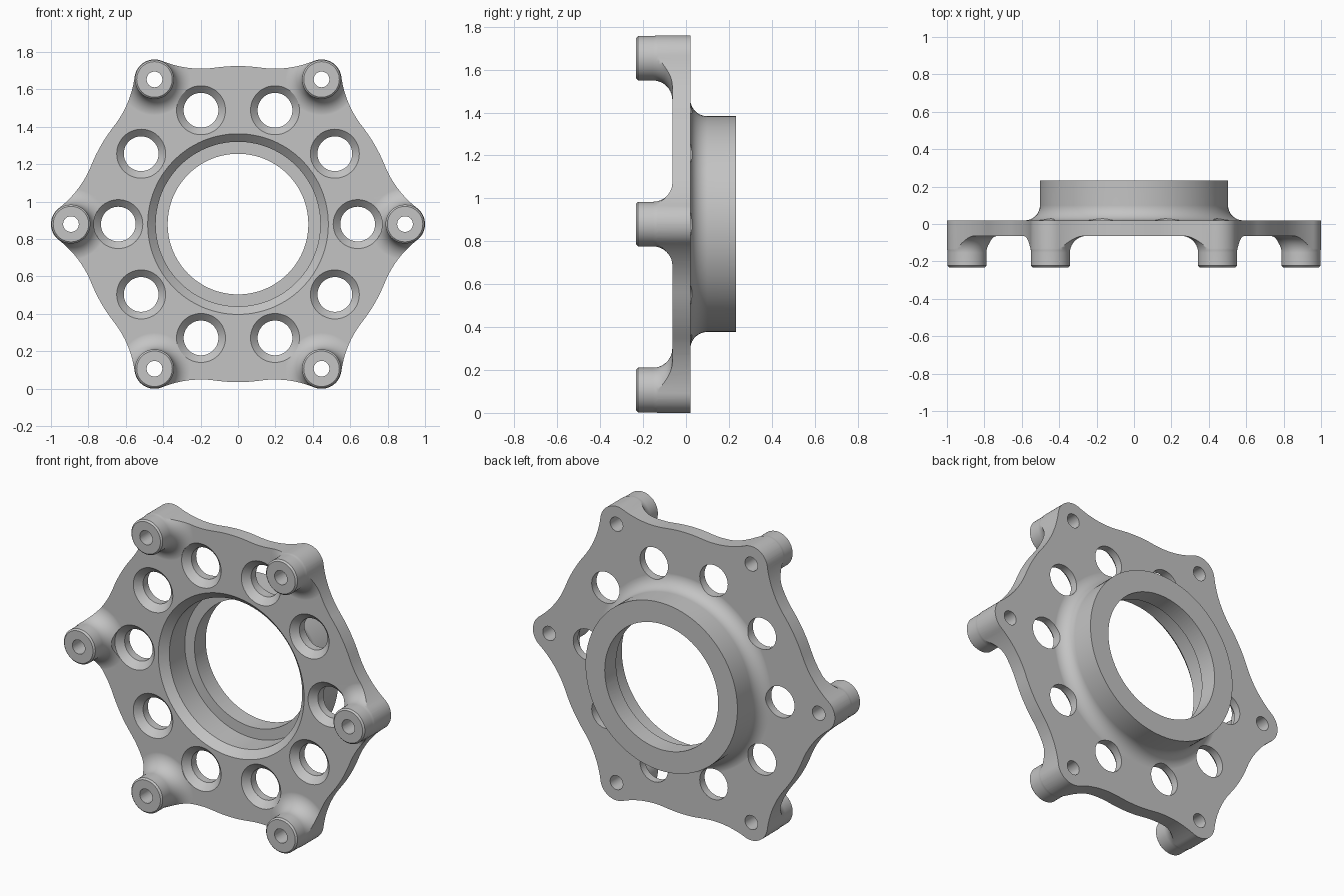
import bpy, bmesh
from math import cos, sin, pi, acos, radians
from mathutils import Vector

old = bpy.data.objects.get("Cube")
if old:
    bpy.data.objects.remove(old, do_unlink=True)

MID = 0.88                         # height of the flange axis
FRONT, BACK = -0.232, 0.232        # overall depth
FACE, REAR = -0.064, 0.02          # plate thickness
BOSS_RING, HOLE_RING = 0.893, 0.64


def on_ring(radius, count):
    return [(radius * cos(2 * pi * i / count), radius * sin(2 * pi * i / count))
            for i in range(count)]


def quarter(cr, cy, radius, start, end, steps=10):
    """Arc of (radius, y) profile points, angles in degrees."""
    angles = [radians(start + (end - start) * i / steps) for i in range(steps + 1)]
    return [(cr + radius * cos(a), cy + radius * sin(a)) for a in angles]


def revolve(bm, profile, segments, x=0.0, z=0.0):
    """Spin a (radius, y) profile around an axis parallel to y."""
    verts = [bm.verts.new((x + r, y, z)) for r, y in profile]
    edges = [bm.edges.new(pair) for pair in zip(verts, verts[1:])]
    bmesh.ops.spin(bm, geom=verts + edges, cent=(x, 0, z), axis=(0, 1, 0),
                   dvec=(0, 0, 0), angle=2 * pi, steps=segments)


def finish(bm, name):
    bmesh.ops.remove_doubles(bm, verts=bm.verts[:], dist=1e-5)
    bmesh.ops.recalc_face_normals(bm, faces=bm.faces[:])
    mesh = bpy.data.meshes.new(name)
    bm.to_mesh(mesh)
    bm.free()
    obj = bpy.data.objects.new(name, mesh)
    obj.location.z = MID
    bpy.context.collection.objects.link(obj)
    return obj


def outline_points(disc=0.845, tip=0.107, fillet=0.55):
    """Six round tips joined to a central disc by tangent concave arcs."""
    a, b, c = disc + fillet, tip + fillet, BOSS_RING
    at_centre = acos((a * a + c * c - b * b) / (2 * a * c))
    at_tip = pi - acos((b * b + c * c - a * a) / (2 * b * c))
    points = []

    def arc(centre, radius, start, end, steps):
        for i in range(steps):
            t = start + (end - start) * i / steps
            points.append(centre + radius * Vector((cos(t), sin(t))))

    for k in range(6):
        base = k * pi / 3
        tip_centre = c * Vector((cos(base), sin(base)))
        arc(tip_centre, tip, base - at_tip, base + at_tip, 20)
        after = base + at_centre
        before = base + pi / 3 - at_centre
        arc(a * Vector((cos(after), sin(after))), fillet,
            base + at_tip + pi, after + pi, 14)
        arc(Vector((0, 0)), disc, after, before, 8)
        arc(a * Vector((cos(before), sin(before))), fillet,
            before + pi, base + pi / 3 - at_tip + pi, 14)
    return points


# Round slab, trimmed to the six-pointed outline below
bm = bmesh.new()
revolve(bm, [(0, FACE), (1.2, FACE), (1.2, REAR), (0, REAR)], 64)
flange = finish(bm, "mounting_flange")

# Six filleted bosses and the rear collar
bm = bmesh.new()
boss = [(0, FRONT), (0.095, FRONT), (0.104, FRONT + 0.009)]
boss += quarter(0.194, FACE - 0.0898, 0.09, 180, 90) + [(0.194, -0.03), (0, -0.03)]
for x, z in on_ring(BOSS_RING, 6):
    revolve(bm, boss, 48, x, z)
collar = [(0, -0.03), (0.583, -0.03)]
collar += quarter(0.583, REAR + 0.0798, 0.08, 270, 180) + [(0.503, BACK), (0, BACK)]
revolve(bm, collar, 112)
additions = finish(bm, "bosses_and_collar")

# Outline prism
bm = bmesh.new()
face = bm.faces.new([bm.verts.new((p.x, -0.4, p.y)) for p in outline_points()])
grown = bmesh.ops.extrude_face_region(bm, geom=[face])["geom"]
bmesh.ops.translate(bm, vec=(0, 0.8, 0),
                    verts=[v for v in grown if isinstance(v, bmesh.types.BMVert)])
outline = finish(bm, "outline_trimmer")

# Stepped bore, ten countersunk holes and six bolt holes
bm = bmesh.new()
revolve(bm, [(0, -0.3), (0.483, -0.3), (0.483, FACE), (0.44, FACE + 0.043),
             (0.44, 0.125), (0.376, 0.125), (0.376, 0.3), (0, 0.3)], 112)
for x, z in on_ring(HOLE_RING, 10):
    revolve(bm, [(0, -0.3), (0.131, -0.3), (0.131, FACE), (0.093, FACE + 0.038),
                 (0.093, 0.3), (0, 0.3)], 48, x, z)
for x, z in on_ring(BOSS_RING, 6):
    revolve(bm, [(0, -0.3), (0.042, -0.3), (0.042, 0.3), (0, 0.3)], 32, x, z)
cutters = finish(bm, "bore_and_hole_cutters")

# Combine the solids
bpy.ops.object.select_all(action='DESELECT')
bpy.context.view_layer.objects.active = flange
flange.select_set(True)
for tool, operation in ((additions, 'UNION'), (outline, 'INTERSECT'),
                        (cutters, 'DIFFERENCE')):
    tool.hide_render = True
    mod = flange.modifiers.new(operation.title(), 'BOOLEAN')
    mod.object, mod.operation, mod.solver = tool, operation, 'EXACT'
    bpy.ops.object.modifier_apply(modifier=mod.name)
    bpy.data.objects.remove(tool, do_unlink=True)

# Single grey metal
metal = bpy.data.materials.new("grey_metal")
metal.use_nodes = True
grey = (0.55, 0.55, 0.55, 1)
metal.diffuse_color = grey
metal.node_tree.nodes["Principled BSDF"].inputs["Base Color"].default_value = grey
flange.data.materials.clear()
flange.data.materials.append(metal)

# Smooth curves, crisp edges, flat faces kept flat
bpy.ops.object.shade_smooth_by_angle(angle=radians(30))
weighted = flange.modifiers.new("Weighted Normals", 'WEIGHTED_NORMAL')
weighted.keep_sharp = True
